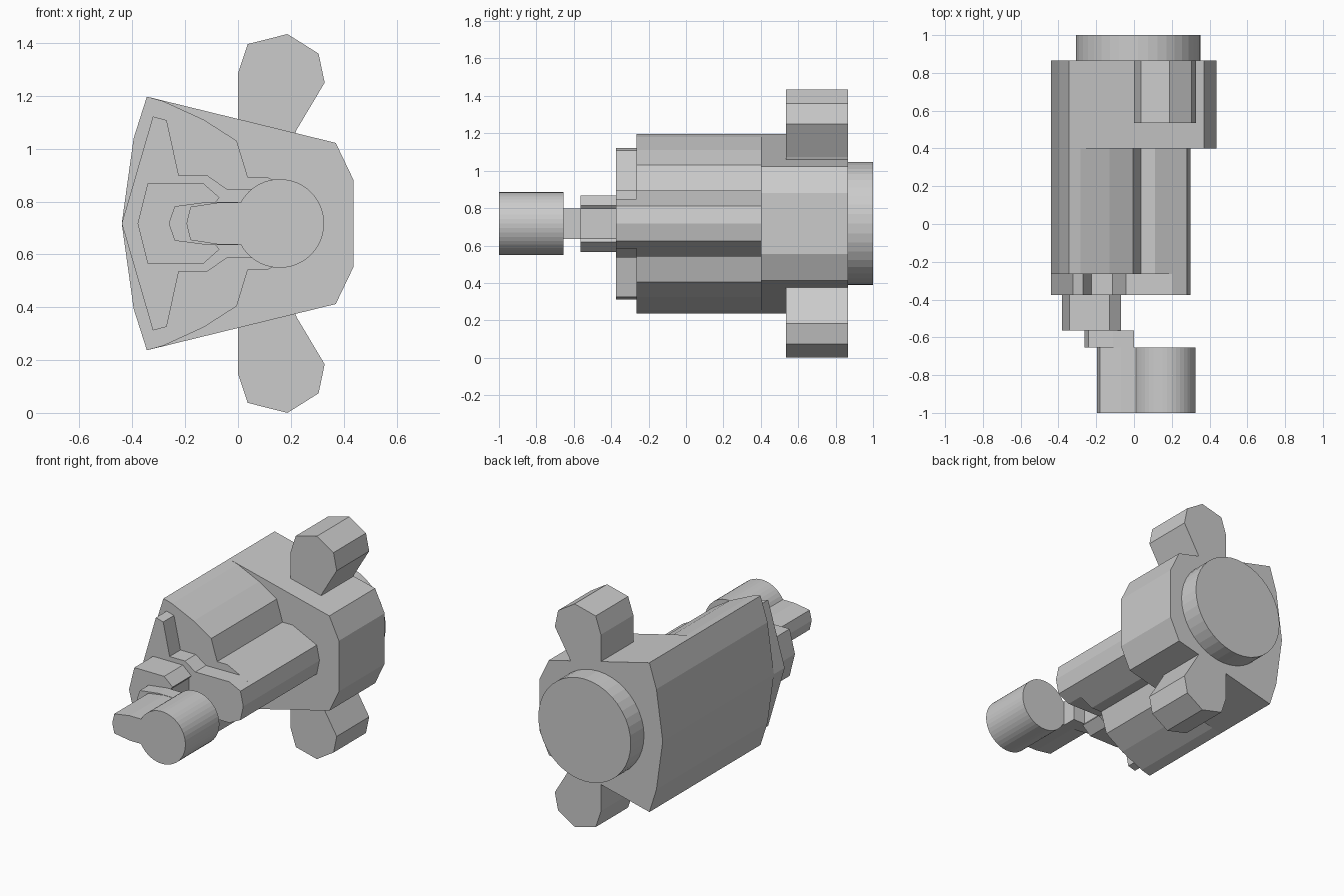
import bpy, bmesh
from math import sin, cos, pi

if "Cube" in bpy.data.objects:
    bpy.data.objects.remove(bpy.data.objects["Cube"])

MID = 0.717  # height of the horizontal symmetry plane


def prism(name, pts, y0, y1):
    """Extrude a closed (x, z) outline along y."""
    bm = bmesh.new()
    face = bm.faces.new([bm.verts.new((x, y0, z)) for x, z in pts])
    ext = bmesh.ops.extrude_face_region(bm, geom=[face])
    bmesh.ops.translate(bm, vec=(0, y1 - y0, 0),
                        verts=[v for v in ext["geom"] if isinstance(v, bmesh.types.BMVert)])
    bmesh.ops.recalc_face_normals(bm, faces=bm.faces)
    mesh = bpy.data.meshes.new(name)
    bm.to_mesh(mesh)
    bm.free()
    obj = bpy.data.objects.new(name, mesh)
    bpy.context.collection.objects.link(obj)
    return obj


def mirrored(half):
    """Upper outline from left to right, reflected below the symmetry plane."""
    lower = [(x, 2 * MID - z) for x, z in reversed(half) if abs(z - MID) > 1e-4]
    return half + lower


def arc(cx, r, start, end, n):
    angles = [start + (end - start) * i / n for i in range(n + 1)]
    return [(cx + r * cos(a), MID + r * sin(a)) for a in angles]


# Front boss: round pin with a pointed key on its left
boss = [(-0.195, MID), (-0.18, 0.78), (-0.07, 0.797)]
boss += arc(0.158, 0.168, pi - 0.496, 0, 18)
boss[-1] = (0.326, MID)
prism("front_boss", mirrored(boss), -1.0, -0.655)

# Narrow key behind the boss
prism("key_neck", mirrored([(-0.262, MID), (-0.24, 0.782), (-0.11, 0.799), (0.0, 0.799)]),
      -0.655, -0.565)

# Stepped block
prism("step_block", mirrored([(-0.38, MID), (-0.342, 0.868), (-0.13, 0.868),
                              (-0.07, 0.815), (-0.085, 0.797)]), -0.565, -0.375)

# Thin winged plate
prism("winged_plate", mirrored([(-0.44, MID), (-0.322, 1.122), (-0.27, 1.108),
                                (-0.224, 0.898), (-0.115, 0.898), (-0.042, 0.847),
                                (0.2, 0.849), (0.28, 0.81), (0.3, MID)]), -0.375, -0.265)

# Main body with a right-hand ridge
flank = [(-0.44, MID), (-0.395, 1.04), (-0.345, 1.197)]
prism("main_body", mirrored(flank + [(-0.283, 1.18), (-0.13, 1.11), (-0.005, 1.03),
                                     (0.037, 0.893), (0.11, 0.893), (0.28, 0.81),
                                     (0.3, MID)]), -0.265, 0.4)

# Rear housing
prism("rear_housing", mirrored(flank + [(0.37, 1.022), (0.438, 0.88)]), 0.4, 0.865)

# Mounting lugs, top and bottom
lug = [(0.0, 1.09), (0.0, 1.285), (0.037, 1.396), (0.187, 1.434),
       (0.305, 1.36), (0.328, 1.25), (0.222, 1.072), (0.21, 1.04)]
prism("upper_lug", lug, 0.535, 0.865)
prism("lower_lug", [(x, 2 * MID - z) for x, z in lug], 0.535, 0.865)

# Rear disc
prism("rear_disc", arc(0.022, 0.329, 0, 2 * pi, 40)[:-1], 0.865, 1.0)
